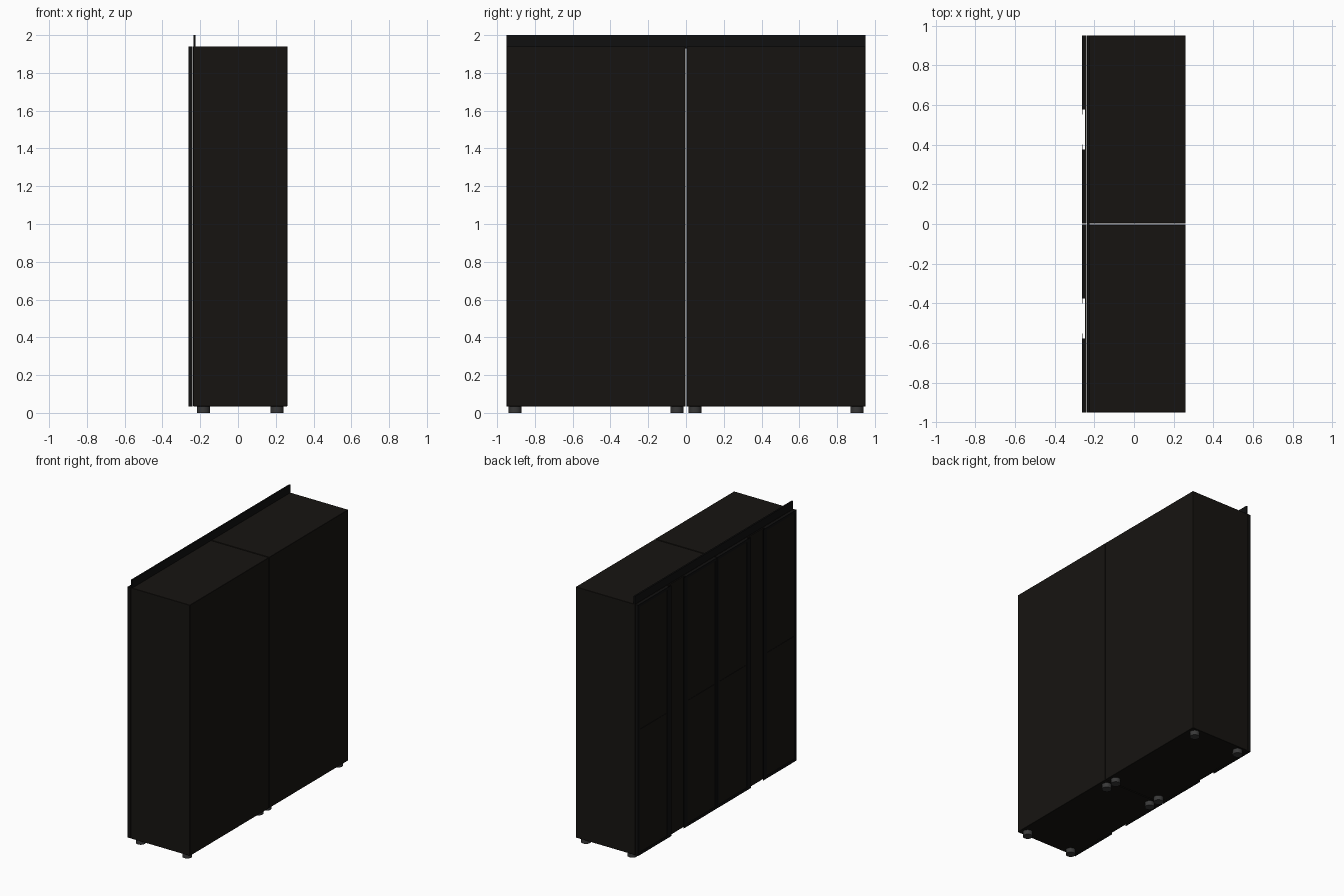
import bpy

if "Cube" in bpy.data.objects:
    bpy.data.objects.remove(bpy.data.objects["Cube"])

def material(name, rgb):
    m = bpy.data.materials.new(name)
    m.diffuse_color = (*rgb, 1)
    m.use_nodes = True
    m.node_tree.nodes["Principled BSDF"].inputs["Base Color"].default_value = m.diffuse_color
    return m

wood = material("dark_wood", (0.008, 0.0068, 0.0055))
trim = material("dark_trim", (0.005, 0.005, 0.005))
rubber = material("foot_grey", (0.04, 0.04, 0.04))

BOTTOM, TOP = 0.035, 1.94
INNER, OUTER = 0.003, 0.95      # y extent of each cabinet
MEET = 0.477                    # y where the two doors of a cabinet meet


def box(name, x, y, z, mat, bevel=0.0):
    """Box from three (low, high) ranges."""
    bpy.ops.mesh.primitive_cube_add(size=1, location=[sum(r) / 2 for r in (x, y, z)])
    o = bpy.context.object
    o.name = name
    o.scale = [abs(r[1] - r[0]) for r in (x, y, z)]
    bpy.ops.object.transform_apply(location=False, rotation=False, scale=True)
    o.data.materials.append(mat)
    if bevel:
        b = o.modifiers.new("edge", 'BEVEL')
        b.width, b.segments = bevel, 1
    return o


def door(name, hinge, grip):
    """Door with framed front, two inset panels and an overhanging grip lip.
    hinge = outer y edge, grip = y edge at the meeting line."""
    d = 1 if grip > hinge else -1
    face_end = grip - d * 0.101
    f = 0.02
    mid = (BOTTOM + TOP) / 2
    # backing board, exposed as the grip recess
    box(name + "_back", (-0.247, -0.240), (hinge, grip - d * 0.001), (BOTTOM, TOP), wood)
    # frame stiles and rails
    for tag, y in (("hinge", (hinge, hinge + d * f)), ("grip", (face_end - d * f, face_end))):
        box(f"{name}_{tag}_stile", (-0.263, -0.247), y, (BOTTOM, TOP), trim)
    inner = (hinge + d * f, face_end - d * f)
    for tag, z in (("bottom", (BOTTOM, BOTTOM + f)), ("top", (TOP - f, TOP))):
        box(f"{name}_{tag}_rail", (-0.263, -0.247), inner, z, trim)
    # upper and lower panels with a fine joint between
    for tag, z in (("lower", (BOTTOM + f, mid - 0.001)), ("upper", (mid + 0.001, TOP - f))):
        box(f"{name}_{tag}_panel", (-0.260, -0.247), inner, z, wood)
    # grip lip
    box(name + "_grip_lip", (-0.263, -0.260), (face_end, face_end + d * 0.026),
        (BOTTOM, TOP), trim)


for side, s in (("left", -1), ("right", 1)):
    # cabinet body
    y = sorted((s * INNER, s * OUTER))
    box(side + "_cabinet_body", (-0.237, 0.261), y, (BOTTOM, TOP), wood, 0.0015)
    # doors
    door(side + "_outer_door", s * OUTER, s * MEET)
    door(side + "_inner_door", s * INNER, s * MEET)
    # round feet
    for fx in (-0.183, 0.207):
        for fy in (0.048, 0.905):
            bpy.ops.mesh.primitive_cylinder_add(vertices=32, radius=0.034, depth=0.037,
                                                location=(fx, s * fy, 0.0185))
            foot = bpy.context.object
            foot.name = side + "_foot"
            foot.data.materials.append(rubber)
            bpy.ops.object.shade_smooth_by_angle()

# upright fascia strip along the top
box("top_fascia_strip", (-0.236, -0.224), (-OUTER, OUTER), (TOP - 0.01, 2.0), trim)
